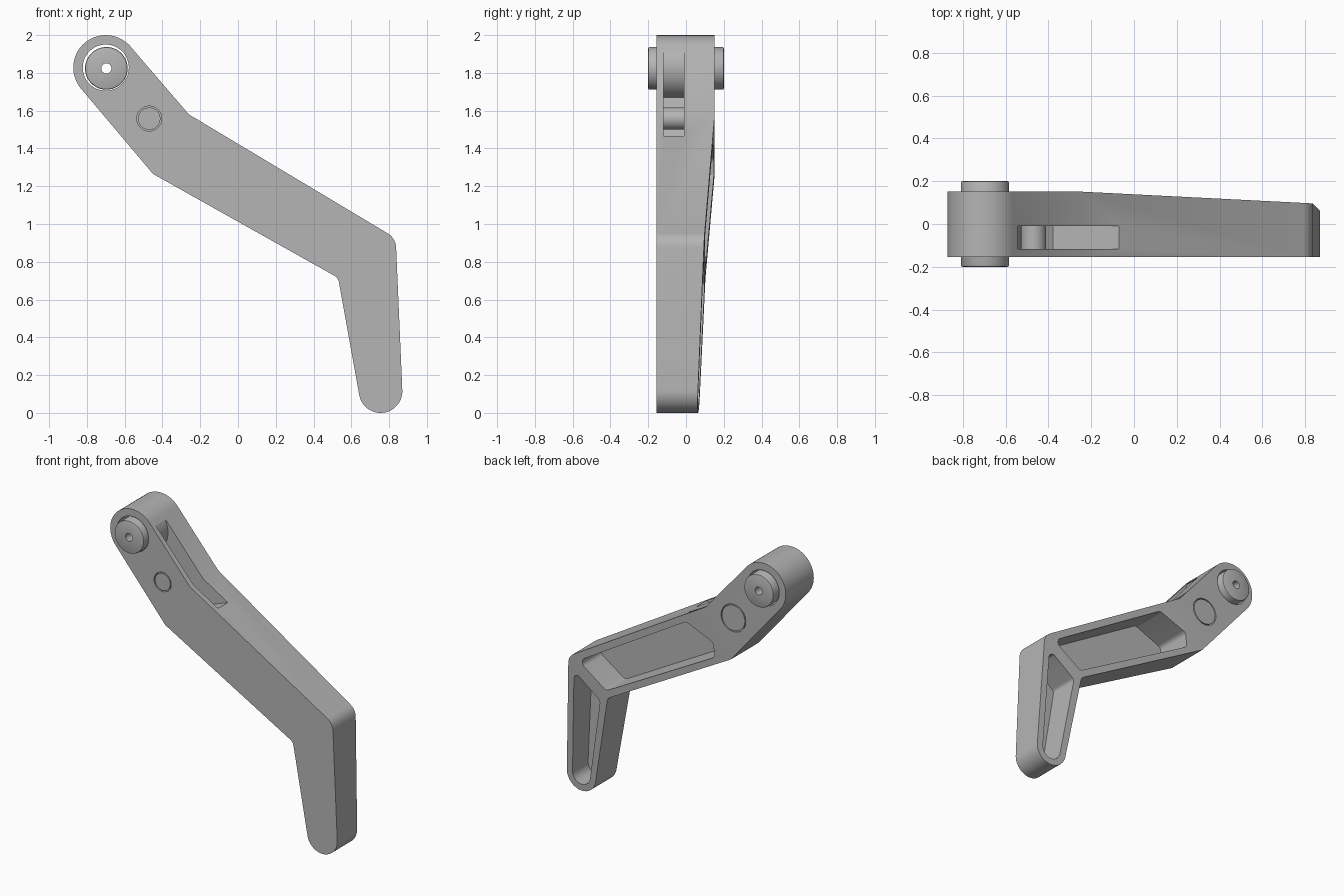
import bpy, bmesh, math
from mathutils import Vector

cube = bpy.data.objects.get("Cube")
if cube:
    bpy.data.objects.remove(cube, do_unlink=True)

grey = bpy.data.materials.new("satin grey")
grey.use_nodes = True
COLOUR = (0.46, 0.46, 0.46, 1)
grey.diffuse_color = COLOUR
grey.node_tree.nodes["Principled BSDF"].inputs["Base Color"].default_value = COLOUR


def P(x, z):
    return Vector((x, z))


def arc(c, r, a0, a1, n=28):
    angles = [a0 + (a1 - a0) * i / n for i in range(n + 1)]
    return [c + r * P(math.cos(a), math.sin(a)) for a in angles]


def tangent(p, c, r, side):
    """Angle at which a line from p touches the circle."""
    d = p - c
    return math.atan2(d.y, d.x) + side * math.acos(r / d.length)


def fillet(prev, p, nxt, r, n=8):
    a, b = (prev - p).normalized(), (nxt - p).normalized()
    half = a.angle(b) / 2
    c = p + (a + b).normalized() * r / math.sin(half)
    s = p + a * r / math.tan(half) - c
    e = p + b * r / math.tan(half) - c
    turn = math.atan2(s.x * e.y - s.y * e.x, s.dot(e))
    a0 = math.atan2(s.y, s.x)
    return arc(c, r, a0, a0 + turn, n)


def rounded(points, r):
    out = []
    for i, p in enumerate(points):
        out += fillet(points[i - 1], p, points[(i + 1) % len(points)], r)
    return out


def prism(name, outline, y0, y1, creases=()):
    """Extrude an xz outline from y0 to y1, a number or a function of the point."""
    bm = bmesh.new()
    bm.faces.new([bm.verts.new((p.x, y0, p.y)) for p in outline])
    for co, no in creases:
        bmesh.ops.bisect_plane(bm, geom=bm.verts[:] + bm.edges[:] + bm.faces[:], dist=1e-4,
                               plane_co=(co.x, 0, co.y), plane_no=(no.x, 0, no.y))
    faces, rim = bm.faces[:], [e for e in bm.edges if e.is_boundary]
    twin = {}
    for v in bm.verts[:]:
        y = y1(P(v.co.x, v.co.z)) if callable(y1) else y1
        twin[v] = bm.verts.new((v.co.x, y, v.co.z))
    for f in faces:
        bm.faces.new([twin[v] for v in reversed(f.verts)])
    for e in rim:
        a, b = e.verts
        bm.faces.new([a, b, twin[b], twin[a]])
    bmesh.ops.recalc_face_normals(bm, faces=bm.faces[:])
    mesh = bpy.data.meshes.new(name)
    bm.to_mesh(mesh)
    bm.free()
    mesh.materials.append(grey)
    ob = bpy.data.objects.new(name, mesh)
    bpy.context.collection.objects.link(ob)
    return ob


def disc(name, c, r, y0, y1):
    return prism(name, arc(c, r, 0, math.tau, 48)[:-1], y0, y1)


def cut(ob, cutter):
    """Subtract a cutter and discard it."""
    cutter.hide_render = True
    mod = ob.modifiers.new("cut", "BOOLEAN")
    mod.operation, mod.solver, mod.object = "DIFFERENCE", "EXACT", cutter
    bake(ob)
    bpy.data.objects.remove(cutter, do_unlink=True)


def bake(ob):
    dg = bpy.context.evaluated_depsgraph_get()
    dg.update()
    mesh = bpy.data.meshes.new_from_object(ob.evaluated_get(dg))
    ob.modifiers.clear()
    ob.data = mesh


# Key points of the bent arm
FRONT, BACK, FLOOR = -0.155, 0.152, -0.105
head, HEAD_R = P(-0.7, 1.828), 0.172
foot, FOOT_R = P(0.755, 0.115), 0.115
elbow_top, elbow_low = P(-0.26, 1.58), P(-0.45, 1.265)
knee_out, knee_in = P(0.835, 0.925), P(0.53, 0.715)
crease = (elbow_top - elbow_low).normalized()
along = P(crease.y, -crease.x)
knee_dir = (knee_out - knee_in).normalized()
knee_down = P(knee_dir.y, -knee_dir.x)


def arm_back(p):
    return BACK - 0.0435 * max(0, (p - elbow_low).dot(along))


def back(p):
    d = (p - knee_in).dot(knee_down)
    if d <= 0:
        return arm_back(p)
    return arm_back(p - d * knee_down) - 0.06 * d


# Arm body with a tapering back
a_top = tangent(elbow_top, head, HEAD_R, 1)
a_low = tangent(elbow_low, head, HEAD_R, -1) + math.tau
f_in = tangent(knee_in, foot, FOOT_R, 1)
f_out = tangent(knee_out, foot, FOOT_R, -1) + math.tau
foot_arc = arc(foot, FOOT_R, f_in, f_out)
outline = arc(head, HEAD_R, a_top, a_low) + [elbow_low]
outline += fillet(elbow_low, knee_in, foot_arc[0], 0.05)
outline += foot_arc
outline += fillet(foot_arc[-1], knee_out, elbow_top, 0.09) + [elbow_top]
body = prism("arm_body", outline, FRONT, back, [(elbow_low, along), (knee_in, knee_down)])

# Pockets in the back of the arm and the leg
arm_pocket = [P(-0.10, 1.43), P(-0.31, 1.345), P(-0.325, 1.245), P(0.54, 0.765), P(0.755, 0.915)]
cut(body, prism("arm_pocket_cutter", rounded(arm_pocket, 0.035), FLOOR, 0.4))
well = arc(foot, 0.07, f_in, f_out, 16)
top_in, top_out = P(0.59, 0.68), P(0.793, 0.835)
leg_pocket = well + fillet(well[-1], top_out, top_in, 0.03) + fillet(top_out, top_in, well[0], 0.03)
cut(body, prism("leg_pocket_cutter", leg_pocket, FLOOR, 0.4))

# Lever slot in the upper side, curved around the head
slot = arc(head, 0.17, math.radians(30), math.radians(-68), 16)
slot += [P(-0.62, 1.59), P(-0.45, 1.39), P(-0.38, 1.35), P(-0.07, 1.467), P(-0.07, 1.9)]
cut(body, prism("slot_cutter", slot, -0.118, -0.01))

# Bores for the pivot and the cross pin
pin = P(-0.47, 1.558)
cut(body, disc("pivot_bore_cutter", head, 0.122, -0.4, 0.4))
cut(body, disc("pin_bore_cutter", pin, 0.066, -0.4, 0.4))
cut(body, disc("pin_head_bore_cutter", pin, 0.095, 0.04, 0.4))

# Pivot bush with a centre hole
pivot = P(-0.697, 1.824)
bush = disc("pivot_bush", pivot, 0.113, -0.2, 0.2)
bevel = bush.modifiers.new("soft_rim", "BEVEL")
bevel.width, bevel.segments, bevel.limit_method = 0.008, 2, "ANGLE"
bevel.angle_limit = math.radians(50)
bake(bush)
cut(bush, disc("bush_hole_cutter", pivot, 0.027, -0.4, 0.4))

# Cross pin with a wider head at the back
parts = [body, bush,
         disc("cross_pin", pin, 0.059, FRONT, 0.06),
         disc("cross_pin_head", pin, 0.088, 0.042, BACK)]

bpy.ops.object.select_all(action="DESELECT")
for ob in parts:
    ob.select_set(True)
bpy.context.view_layer.objects.active = body
bpy.ops.object.shade_smooth_by_angle(angle=math.radians(25))
